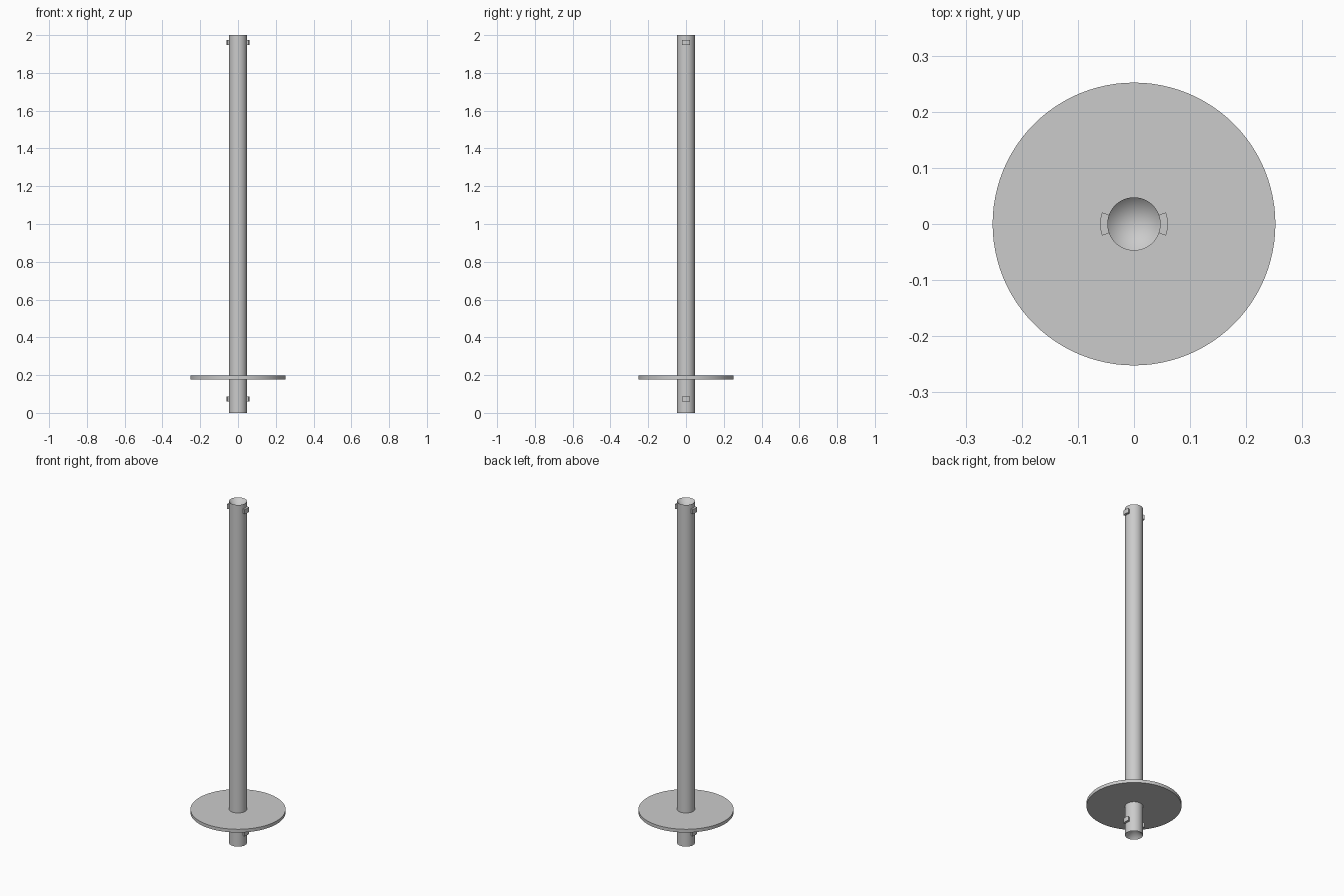
import bpy, bmesh, math

if "Cube" in bpy.data.objects:
    bpy.data.objects.remove(bpy.data.objects["Cube"])

SEG = 96
SHAFT_R, LUG_R, DISC_R = 0.0475, 0.0605, 0.252

grey = bpy.data.materials.new("plain_grey")
grey.diffuse_color = (0.6, 0.6, 0.6, 1)
grey.use_nodes = True
grey.node_tree.nodes["Principled BSDF"].inputs["Base Color"].default_value = grey.diffuse_color


def finish(name, bm):
    """Turn a bmesh into a named object with smooth sides and sharp rims."""
    bmesh.ops.remove_doubles(bm, verts=bm.verts, dist=1e-5)
    bmesh.ops.recalc_face_normals(bm, faces=bm.faces)
    mesh = bpy.data.meshes.new(name)
    bm.to_mesh(mesh)
    bm.free()
    mesh.materials.append(grey)
    obj = bpy.data.objects.new(name, mesh)
    bpy.context.collection.objects.link(obj)
    bpy.ops.object.select_all(action='DESELECT')
    obj.select_set(True)
    bpy.context.view_layer.objects.active = obj
    bpy.ops.object.shade_smooth_by_angle(angle=math.radians(30))
    return obj


def lathe(name, profile):
    """Spin an (r, z) profile around the z axis."""
    bm = bmesh.new()
    verts = [bm.verts.new((r, 0, z)) for r, z in profile]
    edges = [bm.edges.new(p) for p in zip(verts, verts[1:])]
    bmesh.ops.spin(bm, geom=verts + edges, cent=(0, 0, 0), axis=(0, 0, 1),
                   angle=math.tau, steps=SEG)
    return finish(name, bm)


def lug(name, side, z0, z1):
    """Curved key block hugging the shaft, on the +x or -x side."""
    bm = bmesh.new()
    half, steps = math.radians(20), 6
    angles = [-half + 2 * half * i / steps for i in range(steps + 1)]
    outline = [(LUG_R, a) for a in angles]
    outline += [(SHAFT_R - 0.002, a) for a in reversed(angles)]
    face = bm.faces.new([bm.verts.new((side * r * math.cos(a), r * math.sin(a), z0))
                         for r, a in outline])
    top = bmesh.ops.extrude_face_region(bm, geom=[face])["geom"]
    bmesh.ops.translate(bm, vec=(0, 0, z1 - z0),
                        verts=[v for v in top if isinstance(v, bmesh.types.BMVert)])
    return finish(name, bm)


# Shaft with a conical recess in each end
DEPTH = 0.05
lathe("shaft", [(0, DEPTH), (SHAFT_R, 0), (SHAFT_R, 2), (0, 2 - DEPTH)])

# Flat guard disc near the bottom
lathe("disc", [(0, 0.178), (DISC_R, 0.178), (DISC_R, 0.197), (0, 0.197)])

# Pairs of locking lugs at both ends
for end, z0, z1 in (("lower", 0.061, 0.088), ("upper", 1.947, 1.974)):
    for label, side in (("left", -1), ("right", 1)):
        lug(f"{end}_{label}_lug", side, z0, z1)
